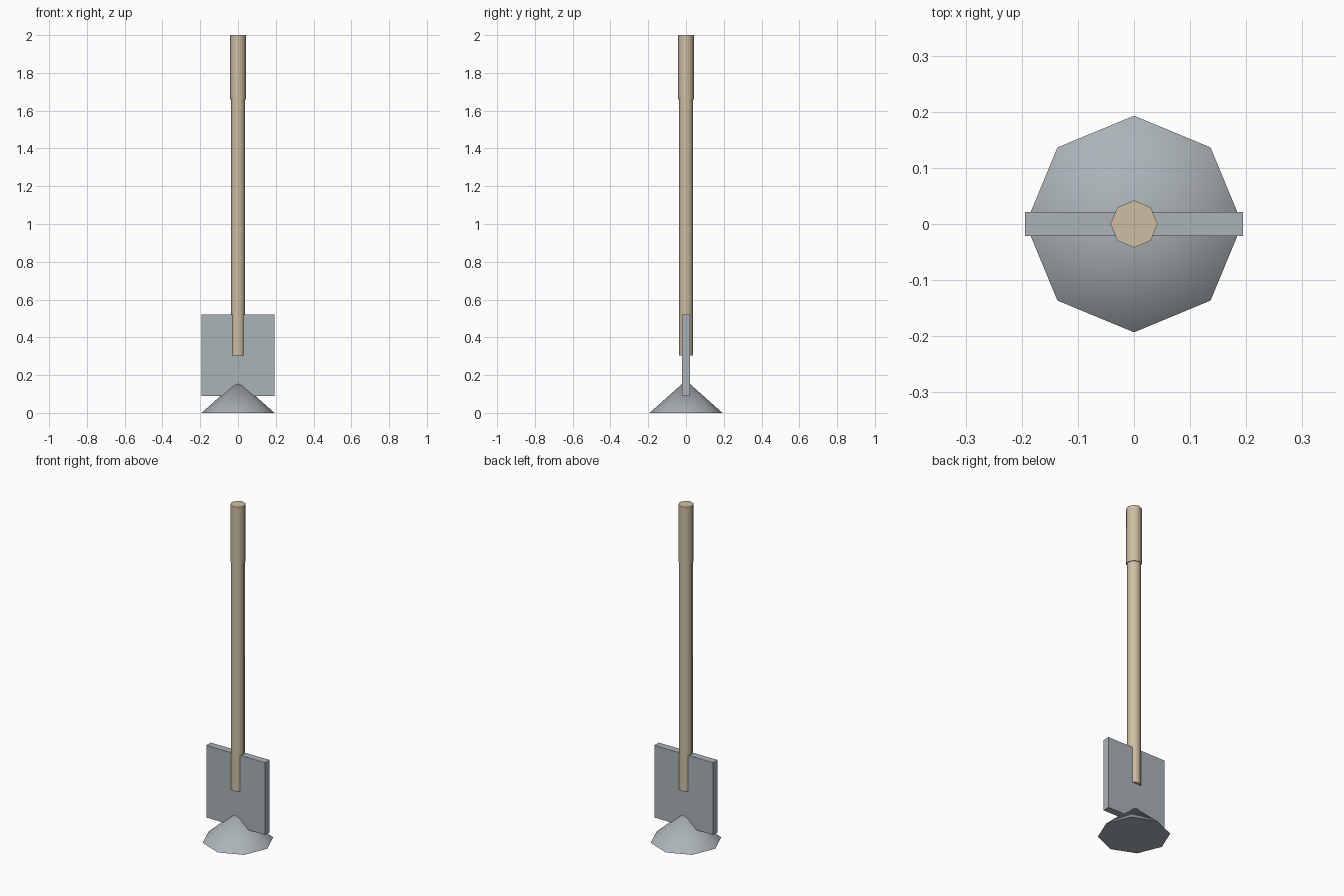
import bpy
import math

if "Cube" in bpy.data.objects:
    bpy.data.objects.remove(bpy.data.objects["Cube"])


def material(name, rgb):
    m = bpy.data.materials.new(name)
    m.diffuse_color = (*rgb, 1.0)
    m.use_nodes = True
    m.node_tree.nodes["Principled BSDF"].inputs["Base Color"].default_value = m.diffuse_color
    return m


wood = material("light_wood", (0.62, 0.52, 0.37))
steel = material("grey_steel", (0.41, 0.455, 0.485))


def octagonal(name, r_bottom, r_top, z0, z1, mat):
    """Eight-sided cylinder or cone between two heights, smooth around the side."""
    bpy.ops.mesh.primitive_cone_add(vertices=8, radius1=r_bottom, radius2=r_top,
                                    depth=z1 - z0, location=(0, 0, (z0 + z1) / 2))
    ob = bpy.context.object
    ob.name = name
    ob.data.materials.append(mat)
    bpy.ops.object.shade_smooth_by_angle(angle=math.radians(50))
    return ob


# Handle: long shaft with a slightly thicker grip at the top
octagonal("shaft", 0.038, 0.038, 0.305, 1.66, wood)
octagonal("grip", 0.042, 0.042, 1.66, 2.0, wood)

# Flat square blade
bpy.ops.mesh.primitive_cube_add(size=1, location=(0, 0, 0.305))
blade = bpy.context.object
blade.name = "blade"
blade.scale = (0.388, 0.042, 0.43)
bpy.ops.object.transform_apply(location=False, rotation=False, scale=True)
blade.data.materials.append(steel)

# Wide conical foot under the blade
octagonal("cone_foot", 0.193, 0.0, 0.0, 0.172, steel)
